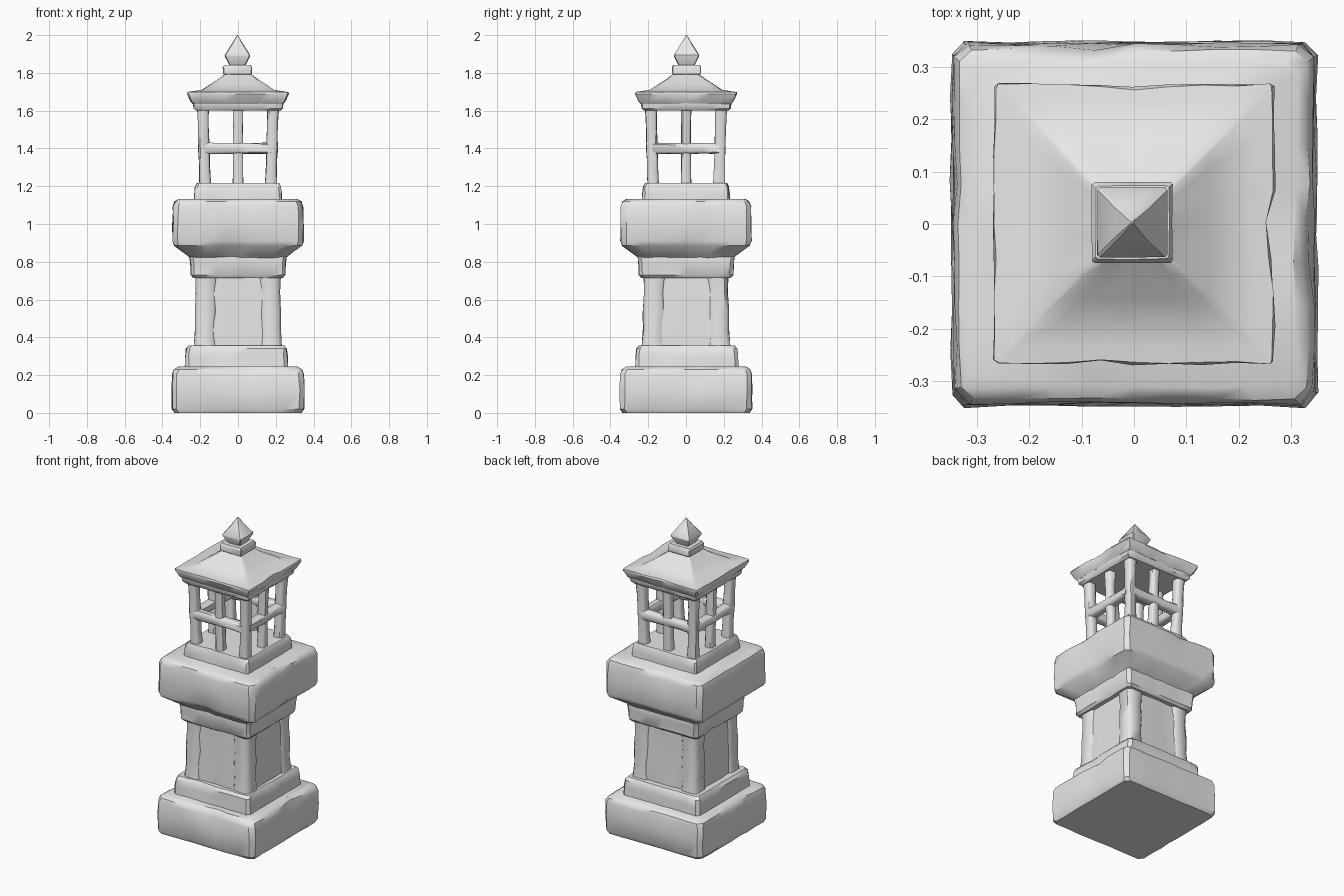
import bpy, bmesh, math, random
from mathutils import Vector

random.seed(4)
cube = bpy.data.objects.get("Cube")
if cube:
    bpy.data.objects.remove(cube)

stone = bpy.data.materials.new("grey stone")
stone.use_nodes = True
stone.diffuse_color = (0.8, 0.8, 0.8, 1)
stone.node_tree.nodes["Principled BSDF"].inputs["Base Color"].default_value = (0.8, 0.8, 0.8, 1)


def square_ring(half, chamfer, n):
    """Outline of a square with cut corners, n points per side."""
    pts = []
    for side in range(4):
        a = side * math.pi / 2
        for i in range(n):
            t = (half - chamfer) * (2 * i / (n - 1) - 1)
            pts.append((t * math.cos(a) + half * math.sin(a),
                        t * math.sin(a) - half * math.cos(a)))
    return pts


def finish(name, bm, angle=35):
    bmesh.ops.recalc_face_normals(bm, faces=bm.faces)
    mesh = bpy.data.meshes.new(name)
    bm.to_mesh(mesh)
    bm.free()
    mesh.materials.append(stone)
    obj = bpy.data.objects.new(name, mesh)
    bpy.context.collection.objects.link(obj)
    bpy.ops.object.select_all(action='DESELECT')
    obj.select_set(True)
    bpy.context.view_layer.objects.active = obj
    bpy.ops.object.shade_smooth_by_angle(angle=math.radians(angle))
    return obj


def loft(bm, profile, n, chamfer, rough):
    """Stack square rings (height, half width) into a closed, slightly uneven solid."""
    rings = []
    for z, half in profile:
        c = min(chamfer, half * 0.4)
        ring = []
        for x, y in square_ring(half, c, n):
            ring.append(bm.verts.new((x + random.uniform(-rough, rough),
                                      y + random.uniform(-rough, rough), z)))
        rings.append(ring)
    for low, high in zip(rings, rings[1:]):
        for i in range(len(low)):
            j = (i + 1) % len(low)
            bm.faces.new((low[i], low[j], high[j], high[i]))
    bm.faces.new(rings[0][::-1])
    bm.faces.new(rings[-1])


def block(name, profile, n=9, chamfer=0.018, rough=0.003, chips=(), shift=(0, 0)):
    """Worn masonry block; chips are (x, y, z, radius, depth) dents pushed inwards."""
    bm = bmesh.new()
    loft(bm, profile, n, chamfer, rough)
    for x, y, z, radius, depth in chips:
        for v in bm.verts:
            d = (v.co - Vector((x, y, z))).length
            if d < radius:
                inward = Vector((-x, -y, 0)).normalized()
                v.co += inward * depth * (1 - d / radius)
    bmesh.ops.translate(bm, verts=bm.verts, vec=(*shift, 0))
    return finish(name, bm)


def beam(name, a, b, half, rough=0.002):
    """Square bar with softened corners running from a to b."""
    a, b = Vector(a), Vector(b)
    bm = bmesh.new()
    length = (b - a).length
    loft(bm, [(length * t, half * s) for t, s in
              ((0, 1.05), (0.25, 0.96), (0.5, 1), (0.75, 0.96), (1, 1.05))],
         2, half * 0.35, rough)
    # keep the section aligned with the walls
    turn = Vector((0, 0, 1)).rotation_difference((b - a).normalized()).to_matrix()
    bmesh.ops.transform(bm, matrix=turn.to_4x4(), verts=bm.verts)
    bmesh.ops.translate(bm, verts=bm.verts, vec=a)
    return finish(name, bm, 50)


# Foot
block("base_block", [(0, 0.335), (0.02, 0.348), (0.12, 0.35), (0.205, 0.347),
                     (0.23, 0.338), (0.245, 0.315)], chamfer=0.025,
      chips=[(0.06, -0.35, 0.22, 0.08, 0.03), (0.35, 0.05, 0.22, 0.08, 0.03),
             (-0.35, -0.17, 0.22, 0.07, 0.02)])
block("base_step", [(0.235, 0.272), (0.30, 0.27), (0.34, 0.266), (0.357, 0.252)],
      shift=(-0.008, 0.004),
      chips=[(0.27, -0.1, 0.34, 0.07, 0.015), (-0.1, -0.27, 0.34, 0.07, 0.015)])

# Shaft: recessed core between four corner posts
block("shaft_core", [(0.34, 0.221), (0.45, 0.219), (0.6, 0.213), (0.73, 0.211)],
      rough=0.004)
for sx in (-1, 1):
    for sy in (-1, 1):
        beam("shaft_corner_post", (sx * 0.175, sy * 0.175, 0.34),
             (sx * 0.166, sy * 0.166, 0.73), 0.056, 0.003)

# Collar and heavy platform
block("collar", [(0.715, 0.236), (0.73, 0.249), (0.79, 0.251), (0.825, 0.255),
                 (0.84, 0.25)],
      chips=[(0.08, -0.25, 0.73, 0.06, 0.02), (-0.25, 0.08, 0.73, 0.06, 0.02)])
block("platform", [(0.82, 0.25), (0.835, 0.268), (0.885, 0.337), (0.91, 0.345),
                   (1.0, 0.345), (1.095, 0.342), (1.12, 0.334), (1.133, 0.312)],
      chamfer=0.025, rough=0.004,
      chips=[(-0.03, -0.32, 0.87, 0.09, 0.04), (0.34, 0.06, 0.89, 0.09, 0.03),
             (0.34, -0.04, 1.12, 0.08, 0.02), (-0.1, 0.34, 1.12, 0.08, 0.02)])
block("lantern_sill", [(1.12, 0.232), (1.16, 0.23), (1.2, 0.226), (1.216, 0.216)],
      chamfer=0.012, chips=[(-0.05, -0.23, 1.2, 0.06, 0.015)])

# Open lantern cage: leaning corner posts, middle posts and cross rails
for k in range(4):
    a = k * math.pi / 2

    def spin(x, y, z):
        return (x * math.cos(a) - y * math.sin(a), x * math.sin(a) + y * math.cos(a), z)

    beam("cage_corner_post", spin(-0.174, -0.174, 1.205), spin(-0.186, -0.186, 1.62), 0.029)
    beam("cage_middle_post", spin(0, -0.173, 1.205), spin(0, -0.184, 1.62), 0.026)
    beam("cage_rail", spin(-0.175, -0.18, 1.4), spin(0.175, -0.18, 1.4), 0.029)

# Roof with flared eave, hollow slope and cap
block("eave_frame", [(1.6, 0.222), (1.612, 0.234), (1.635, 0.238), (1.65, 0.238)],
      chamfer=0.006)
block("roof", [(1.635, 0.238), (1.65, 0.25), (1.688, 0.268), (1.699, 0.266),
               (1.703, 0.235), (1.71, 0.19), (1.74, 0.145), (1.77, 0.098),
               (1.797, 0.064)], chamfer=0.006, rough=0.003,
      chips=[(0.27, -0.02, 1.69, 0.07, 0.022), (0.02, 0.27, 1.69, 0.06, 0.012),
             (-0.08, -0.27, 1.69, 0.06, 0.012)])
block("roof_cap", [(1.785, 0.066), (1.795, 0.076), (1.83, 0.077), (1.842, 0.07)],
      n=3, chamfer=0.004, rough=0.001, shift=(-0.003, 0.003))

# Pointed finial
block("finial", [(1.835, 0.042), (1.845, 0.045), (1.888, 0.067), (1.895, 0.067),
                 (1.95, 0.032), (2.0, 0.002)],
      n=2, chamfer=0.005, rough=0.0008, shift=(-0.003, 0.003))
